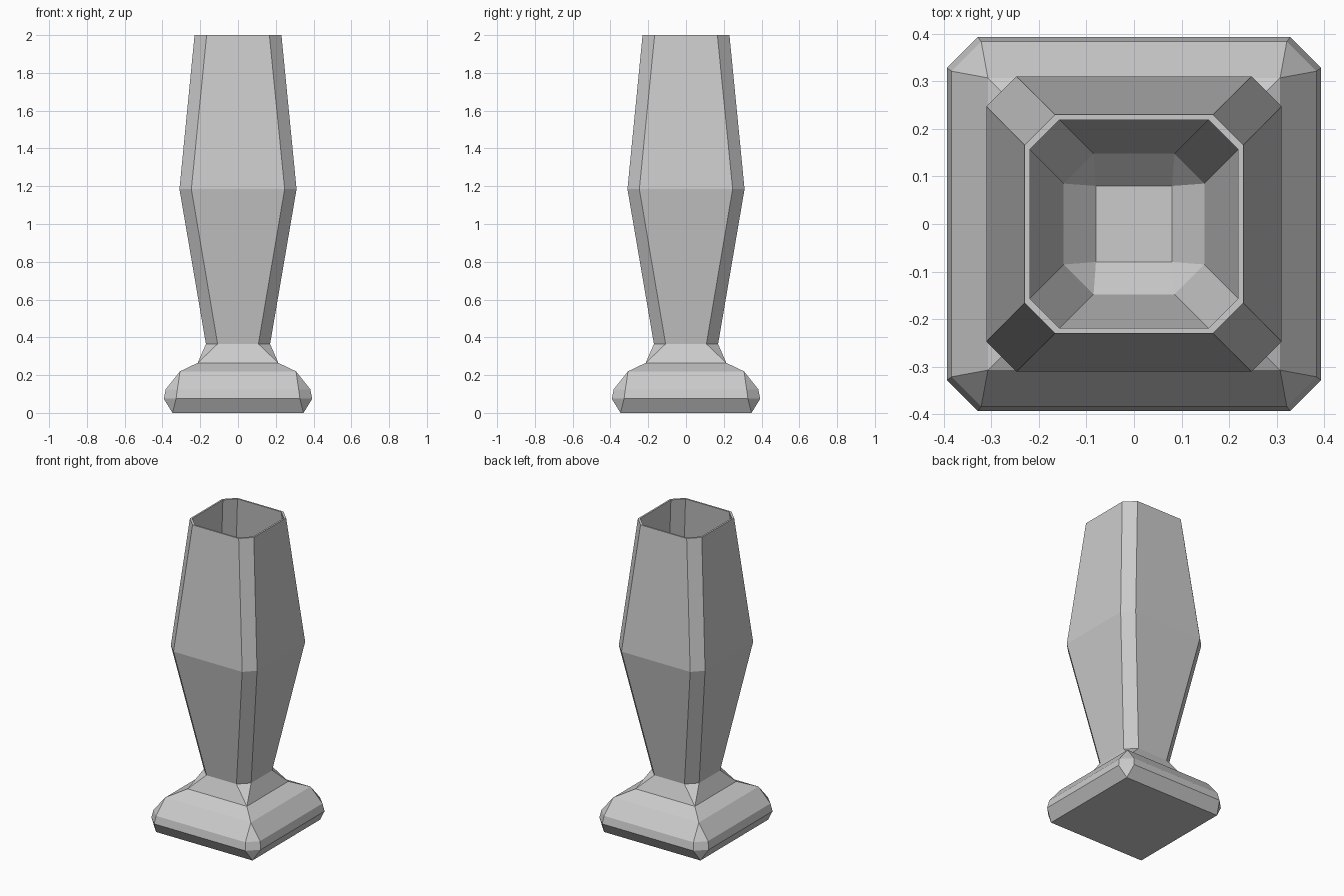
import bpy, bmesh

if "Cube" in bpy.data.objects:
    bpy.data.objects.remove(bpy.data.objects["Cube"])

# Each ring: (z, half width, half length of the flat side); equal values give a sharp square
outer = [
    (0.00, 0.347, 0.347),   # foot underside
    (0.075, 0.393, 0.328),
    (0.125, 0.383, 0.321),
    (0.22, 0.307, 0.307),
    (0.265, 0.213, 0.213),
    (0.365, 0.17, 0.108),   # neck
    (1.185, 0.31, 0.247),   # shoulder
    (2.00, 0.23, 0.166),    # rim
]
inner = [
    (2.00, 0.219, 0.157),
    (1.185, 0.297, 0.235),
    (0.37, 0.148, 0.085),
    (0.30, 0.08, 0.08),     # inside floor
]


def add_ring(bm, z, h, f):
    pts = [(h, -f), (h, f), (f, h), (-f, h), (-h, f), (-h, -f), (-f, -h), (f, -h)]
    return [bm.verts.new((x, y, z)) for x, y in pts]


def make_vase():
    bm = bmesh.new()
    rings = [add_ring(bm, *r) for r in outer + inner]
    # walls from the foot up over the rim and down inside
    for a, b in zip(rings, rings[1:]):
        for i in range(8):
            j = (i + 1) % 8
            bm.faces.new((a[i], a[j], b[j], b[i]))
    # underside and inside floor
    bm.faces.new(rings[0][::-1])
    bm.faces.new(rings[-1])
    # collapse the chamfers of the square rings to points
    bmesh.ops.remove_doubles(bm, verts=bm.verts[:], dist=0.0005)
    bmesh.ops.recalc_face_normals(bm, faces=bm.faces[:])
    mesh = bpy.data.meshes.new("vase")
    bm.to_mesh(mesh)
    bm.free()
    obj = bpy.data.objects.new("vase", mesh)
    bpy.context.collection.objects.link(obj)


make_vase()
